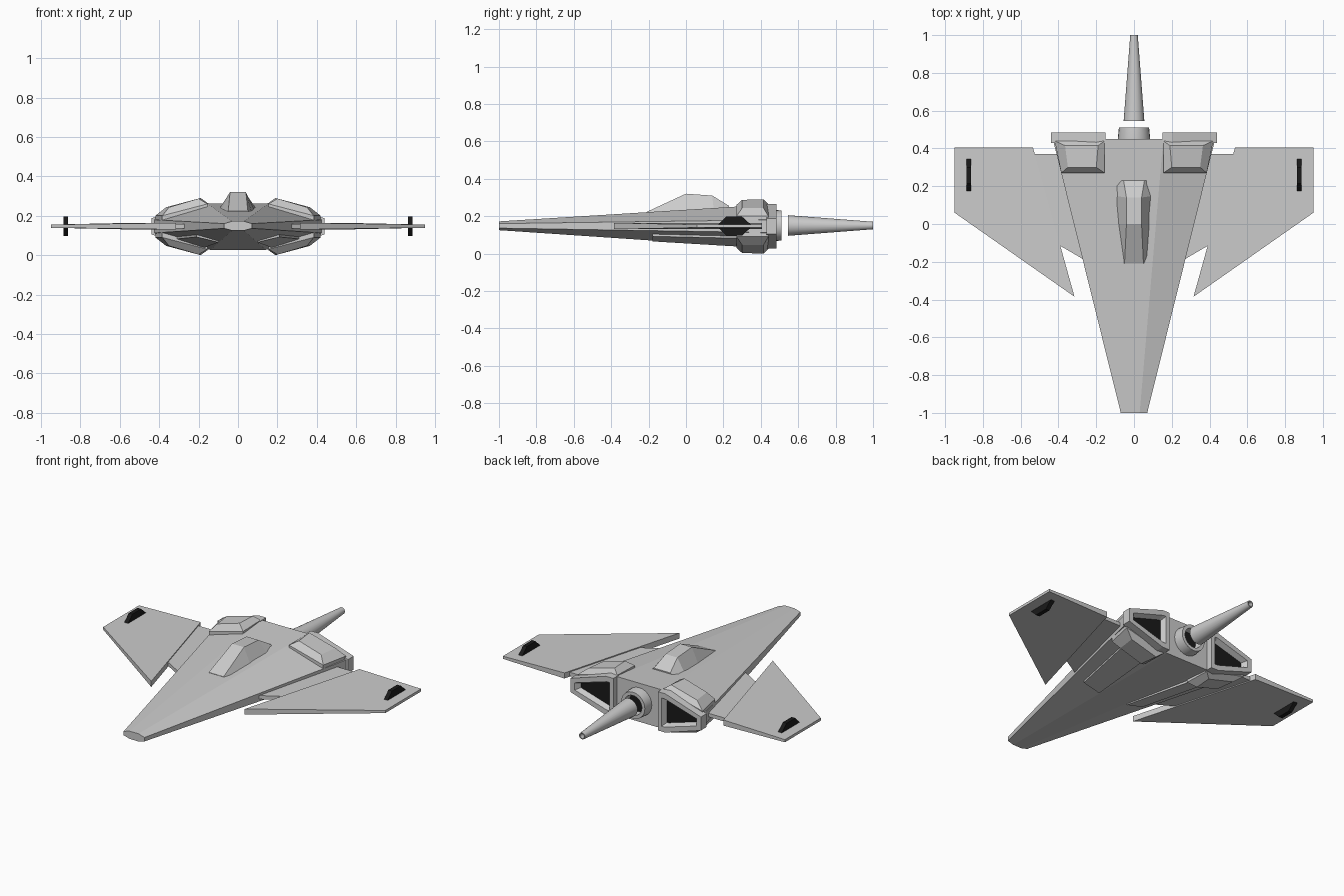
import bpy, bmesh, math

if "Cube" in bpy.data.objects:
    bpy.data.objects.remove(bpy.data.objects["Cube"])

black = bpy.data.materials.new("black")
black.diffuse_color = (0.01, 0.01, 0.01, 1)
black.use_nodes = True
black.node_tree.nodes["Principled BSDF"].inputs["Base Color"].default_value = black.diffuse_color
grey = bpy.data.materials.new("grey")
grey.diffuse_color = (0.8, 0.8, 0.8, 1)
grey.use_nodes = True
grey.node_tree.nodes["Principled BSDF"].inputs["Base Color"].default_value = grey.diffuse_color


def loft(name, rings, mirror=False, dark_end=False, dark=False, smooth=False):
    """Skin a list of equal-length rings, capping both ends."""
    bm = bmesh.new()
    vs = [[bm.verts.new(p) for p in r] for r in rings]
    n = len(rings[0])
    for a, b in zip(vs, vs[1:]):
        for i in range(n):
            j = (i + 1) % n
            bm.faces.new((a[i], a[j], b[j], b[i]))
    bm.faces.new(vs[0][::-1])
    end = bm.faces.new(vs[-1])
    if dark_end:
        end.material_index = 1
    bmesh.ops.recalc_face_normals(bm, faces=bm.faces[:])
    me = bpy.data.meshes.new(name)
    bm.to_mesh(me)
    bm.free()
    ob = bpy.data.objects.new(name, me)
    bpy.context.collection.objects.link(ob)
    if dark:
        me.materials.append(black)
    elif dark_end:
        me.materials.append(grey)
        me.materials.append(black)
    if mirror:
        ob.modifiers.new("mirror", 'MIRROR')
    if smooth:
        bpy.ops.object.select_all(action='DESELECT')
        ob.select_set(True)
        bpy.context.view_layer.objects.active = ob
        bpy.ops.object.shade_smooth_by_angle(angle=math.radians(35))
    return ob


def hull_ring(y, half, edge_hi, edge_lo, top_half, top, bot_half, bot):
    return [(half, y, edge_hi), (top_half, y, top), (-top_half, y, top), (-half, y, edge_hi),
            (-half, y, edge_lo), (-bot_half, y, bot), (bot_half, y, bot), (half, y, edge_lo)]


def circle(y, r, n=24):
    return [(r * math.cos(2 * math.pi * i / n), y, 0.15 + r * math.sin(2 * math.pi * i / n))
            for i in range(n)]


# fuselage
loft("fuselage", [hull_ring(-1, 0.07, 0.16, 0.136, 0.03, 0.172, 0.03, 0.125),
                  hull_ring(0.45, 0.43, 0.18, 0.112, 0.155, 0.262, 0.14, 0.027)])

# canopy, lofted front to back
loft("canopy", [[(-w, y, zb), (w, y, zb), (t, yt, zt), (-t, yt, zt)] for w, y, zb, t, yt, zt in
                ((0.075, -0.21, 0.2, 0.05, -0.21, 0.223),
                 (0.092, 0.0, 0.21, 0.04, 0.0, 0.32),
                 (0.105, 0.15, 0.22, 0.04, 0.14, 0.31),
                 (0.11, 0.23, 0.22, 0.055, 0.23, 0.255))])

# engine humps above and below
hump_base = [(0.155, 0.27, 0.235), (0.385, 0.27, 0.175), (0.42, 0.44, 0.178), (0.155, 0.44, 0.25)]
hump_mid = [(0.155, 0.27, 0.26), (0.385, 0.27, 0.2), (0.42, 0.44, 0.2), (0.155, 0.44, 0.265)]
hump_top = [(0.2, 0.30, 0.287), (0.35, 0.30, 0.243), (0.365, 0.415, 0.243), (0.19, 0.415, 0.29)]
for name, flip in (("upper_engine_hump", False), ("lower_engine_hump", True)):
    loft(name, [[(x, y, 0.29 - z if flip else z) for x, y, z in r]
                for r in (hump_base, hump_mid, hump_top)], mirror=True)

# engine exhaust frames with dark recess
outer = [(0.15, 0.028), (0.15, 0.264), (0.2, 0.264), (0.44, 0.187), (0.44, 0.105), (0.2, 0.028)]
inner = [(0.175, 0.06), (0.175, 0.232), (0.195, 0.232), (0.41, 0.168), (0.41, 0.124), (0.195, 0.06)]
deep = [(0.19, 0.075), (0.19, 0.215), (0.2, 0.215), (0.39, 0.16), (0.39, 0.132), (0.2, 0.075)]
loft("exhaust_frame", [[(x, y, z) for x, z in p] for p, y in
                       ((outer, 0.43), (outer, 0.485), (inner, 0.485), (deep, 0.453))],
     mirror=True, dark_end=True)

# tail collar and spike
loft("tail_collar", [circle(0.44, 0.085), circle(0.46, 0.085), circle(0.51, 0.08),
                     circle(0.51, 0.06), circle(0.46, 0.057)], dark_end=True, smooth=True)
loft("tail_spike", [circle(0.545, 0.055), circle(1.0, 0.02), circle(1.0, 0.014),
                    circle(0.97, 0.014)], smooth=True)

# wing root plates
root = [(0.25, -0.2), (0.28, -0.18), (0.40, -0.11), (0.54, 0.37), (0.35, 0.37)]
loft("wing_root", [[(x, y, z) for x, y in root] for z in (0.136, 0.158)], mirror=True)

# wings, thicker at the inner edge
wing = [(0.315, -0.385, 0.017), (0.535, 0.405, 0.017), (0.95, 0.405, 0.008), (0.95, 0.06, 0.008)]
loft("wing", [[(x, y, 0.147 + s * t) for x, y, t in wing] for s in (-1, 1)], mirror=True)

# black wingtip pods
pod = [(0.165, 0.147), (0.215, 0.197), (0.3, 0.197), (0.355, 0.147), (0.3, 0.097), (0.215, 0.097)]
loft("wingtip_pod", [[(x, y, z) for y, z in pod] for x in (0.862, 0.887)], mirror=True, dark=True)

# raised belly panels
panel = [(0.10, -0.18, 0.075), (0.21, -0.18, 0.102), (0.31, 0.27, 0.092), (0.17, 0.27, 0.048)]
loft("belly_panel", [[(x, y, z + d) for x, y, z in panel] for d in (0.012, -0.01)], mirror=True)
